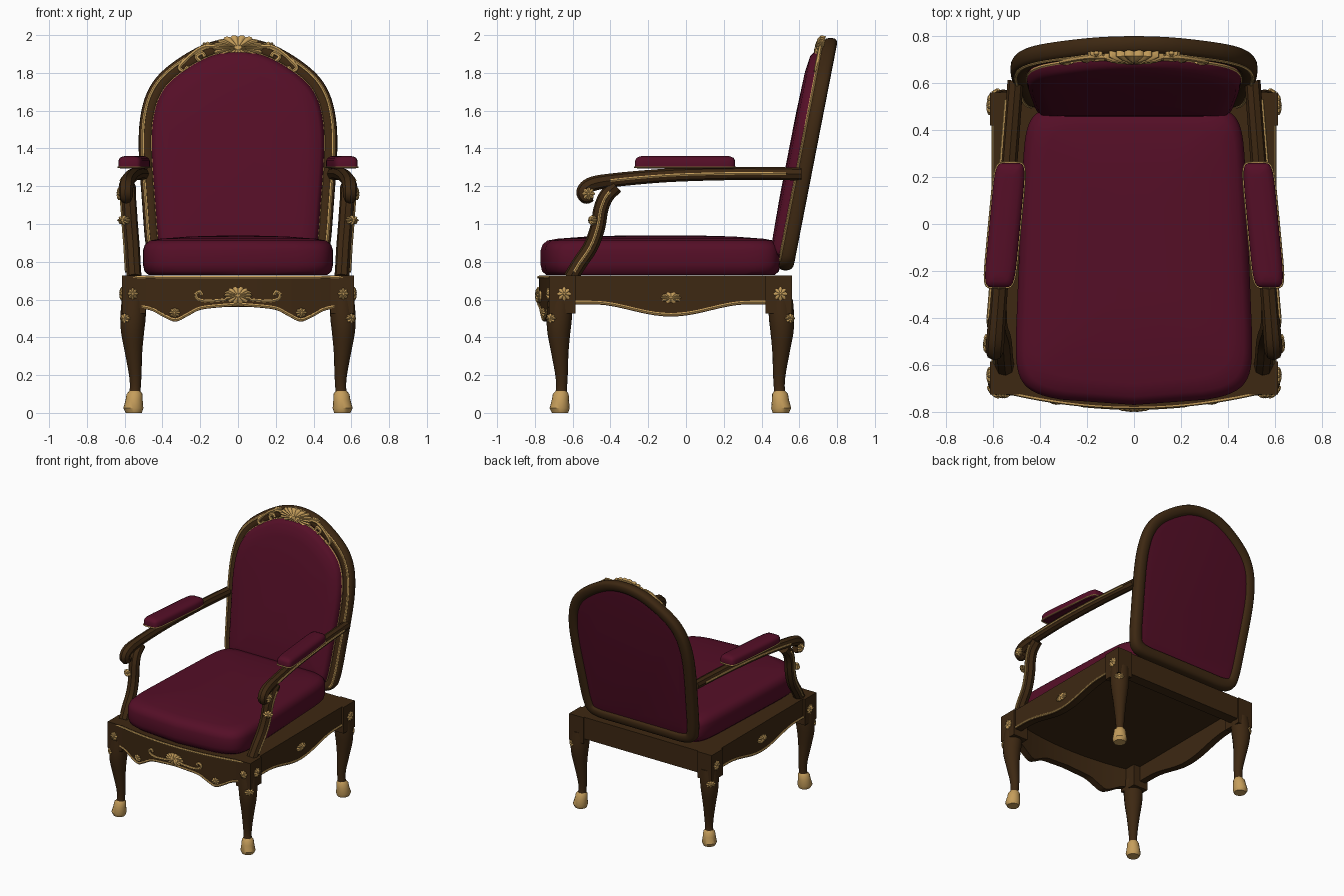
import bpy, bmesh, math
from mathutils import Vector as V

if "Cube" in bpy.data.objects:
    bpy.data.objects.remove(bpy.data.objects["Cube"])

def material(name, col):
    m = bpy.data.materials.new(name)
    m.diffuse_color = (*col, 1)
    m.use_nodes = True
    m.node_tree.nodes["Principled BSDF"].inputs["Base Color"].default_value = m.diffuse_color
    return m
WOOD = material("dark wood", (0.047, 0.021, 0.006))
CLOTH = material("burgundy cloth", (0.09, 0.0045, 0.02))
GOLD = material("gilt", (0.56, 0.34, 0.105))

def add(name, mesh, mat):
    mesh.materials.clear()
    mesh.materials.append(mat)
    ob = bpy.data.objects.new(name, mesh)
    bpy.context.collection.objects.link(ob)
    return ob

def loft(name, rings, mat, loop=False):
    """Skin equal-length rings of points; cap the ends unless looped."""
    bm = bmesh.new()
    vs = [[bm.verts.new(p) for p in r] for r in rings]
    n = len(vs[0])
    pairs = list(zip(vs, vs[1:])) + ([(vs[-1], vs[0])] if loop else [])
    for a, b in pairs:
        for i in range(n):
            j = (i + 1) % n
            bm.faces.new((a[i], a[j], b[j], b[i]))
    if not loop:
        bm.faces.new(vs[0])
        bm.faces.new(vs[-1])
    bmesh.ops.recalc_face_normals(bm, faces=bm.faces)
    me = bpy.data.meshes.new(name)
    bm.to_mesh(me)
    bm.free()
    return add(name, me, mat)

def smooth(pts, n=6, closed=False):
    """Catmull-Rom samples through the points."""
    P = [V(p) for p in pts]
    k, out = len(P), []
    get = (lambda i: P[i % k]) if closed else (lambda i: P[max(0, min(k - 1, i))])
    for i in range(k if closed else k - 1):
        a, b, c, d = (get(i + q) for q in (-1, 0, 1, 2))
        for s in range(n):
            t = s / n
            out.append(0.5 * (2*b + (c - a)*t + (2*a - 5*b + 4*c - d)*t*t + (3*b - a - 3*c + d)*t**3))
    return out if closed else out + [P[-1]]

def tube(name, pts, mat, r=None, res=1, cyclic=False):
    """Round tube along points (x, y, z[, radius])."""
    cu = bpy.data.curves.new(name, 'CURVE')
    cu.dimensions, cu.bevel_depth, cu.bevel_resolution, cu.use_fill_caps = '3D', 1, res, True
    sp = cu.splines.new('POLY')
    sp.points.add(len(pts) - 1)
    for q, p in zip(sp.points, pts):
        q.co = (p[0], p[1], p[2], 1)
        q.radius = r or p[3]
    sp.use_cyclic_u = cyclic
    tmp = bpy.data.objects.new("tmp", cu)
    bpy.context.collection.objects.link(tmp)
    dg = bpy.context.evaluated_depsgraph_get()
    me = bpy.data.meshes.new_from_object(tmp.evaluated_get(dg))
    bpy.data.objects.remove(tmp)
    return add(name, me, mat)

def ornament(name, o, n, w, h, depth=0.015, lobes=8, amp=0.25):
    """Lobed, ridged medallion centred at o, facing n."""
    o, n = V(o), V(n).normalized()
    v = (V((0, 0, 1)) - n * n.z).normalized()
    u = v.cross(n)
    def ring(s, d):
        out = []
        for i in range(lobes * 4):
            a = 2 * math.pi * i / (lobes * 4)
            ridge = abs(math.cos(a * lobes / 2))
            f = s * (1 - amp + amp * ridge)
            out.append(o + u*w*f*math.cos(a) + v*h*f*math.sin(a) + n*depth*d*(0.7 + 0.3*ridge))
        return out
    return loft(name, [ring(1, -0.6), ring(1, 0.3), ring(0.7, 0.75), ring(0.15, 1)], GOLD)

def squircle(e, n=64):
    f = lambda c: math.copysign(abs(c) ** e, c)
    return [(f(math.cos(2*math.pi*i/n)), f(math.sin(2*math.pi*i/n))) for i in range(n)]

# ---- back: outline in the leaning plane
half = [(0.2, 0.755), (0.36, 0.757), (0.45, 0.79), (0.487, 0.88), (0.507, 1.1), (0.526, 1.4), (0.515, 1.58),
        (0.475, 1.71), (0.40, 1.81), (0.27, 1.905), (0.14, 1.965)]
outline = smooth([(0, 0.755)] + half + [(0, 1.985)] + [(-x, z) for x, z in reversed(half)], 5, True)
N = len(outline)
def back_ring(inset, d, k=1.0):
    out = []
    for i in range(N):
        t = (outline[(i + 1) % N] - outline[i - 1]).normalized()
        p = outline[i] + V((-t.y, t.x)) * inset
        x, z = p.x * k, 1.36 + (p.y - 1.36) * k
        out.append(V((x, 0.527 + (z - 0.76) * 0.195 + d, z)))
    return out
rings = []
for i in range(16):
    a = 2 * math.pi * i / 16
    f = lambda c: math.copysign(abs(c) ** 0.75, c)
    rings.append(back_ring(0.04 - 0.04 * f(math.cos(a)), 0.04 * f(math.sin(a))))
loft("back_frame", rings, WOOD, True)
loft("back_cushion", [back_ring(0.07, d, k) for k, d in ((1, 0), (1, -0.05), (0.985, -0.075), (0.95, -0.09),
     (0.8, -0.101), (0.4, -0.106))], CLOTH)
loft("back_panel", [back_ring(0.065, d, k) for k, d in ((1, 0), (1, 0.02), (0.9, 0.026))], CLOTH)
for nm, ins, d in (("inner", 0.074, -0.042), ("outer", 0.022, -0.037)):
    tube("back_%s_beading" % nm, [p for p in back_ring(ins, d)[15:N - 14]], GOLD, 0.008)

# crest shell and scrolls
ly = lambda z, d: 0.527 + (z - 0.76) * 0.195 + d
ornament("crest_shell", (0, ly(1.93, -0.045), 1.93), (0, -1, 0.195), 0.135, 0.07, 0.03, 18, 0.12)
for s in (1, -1):
    for pts in (((0.11, 1.94), (0.19, 1.935), (0.26, 1.885), (0.31, 1.83), (0.285, 1.81), (0.265, 1.835)),
                ((0.10, 1.90), (0.14, 1.885), (0.19, 1.86), (0.22, 1.885), (0.19, 1.905), (0.175, 1.885))):
        tube("crest_scroll", smooth([(s*x, ly(z, -0.045), z) for x, z in pts]), GOLD, 0.011)
    ornament("crest_leaf", (s*0.16, ly(1.95, -0.035), 1.945), (0, -1, 0.2), 0.035, 0.02)

# ---- seat cushion
def seat_ring(d, z):
    out = []
    for u, v in squircle(0.22):
        bow = 0.06 * (1 - u*u) * max(0, -v)
        out.append((u * (0.488 - 0.025*v - d), -0.105 + v * (0.605 - d) - bow, z))
    return out
loft("seat_cushion", [seat_ring(d, z) for d, z in ((0.03, 0.73), (0.008, 0.75), (0, 0.785), (0, 0.86), (0.01, 0.89),
     (0.035, 0.912), (0.09, 0.922), (0.25, 0.934), (0.4, 0.938))], CLOTH)

# ---- seat frame
bow = lambda x: -0.715 - 0.063 * max(0, 1 - (x / 0.52) ** 2)
xs = [-0.59 + 1.18 * i / 24 for i in range(25)]
plan = [(x, bow(x) + 0.005) for x in xs] + [(0.59, 0.55), (-0.59, 0.55)]
loft("seat_board", [[(x, y, z) for x, y in plan] for z in (0.69, 0.728)], WOOD)

def box(name, x0, x1, y0, y1, z0, z1):
    loft(name, [[(x0, y0, z), (x1, y0, z), (x1, y1, z), (x0, y1, z)] for z in (z0, z1)], WOOD)
box("rear_rail", -0.52, 0.52, 0.47, 0.55, 0.56, 0.725)

# front apron with scalloped lower edge
edge = smooth([(0, 0.565), (0.1, 0.558), (0.2, 0.545), (0.27, 0.51), (0.33, 0.483), (0.39, 0.505),
               (0.45, 0.538), (0.51, 0.553)], 4)
edge = [V((-p.x, p.y)) for p in reversed(edge[1:])] + edge
loft("front_apron", [[(x, bow(x), 0.728), (x, bow(x), z), (x, bow(x) + 0.05, z), (x, bow(x) + 0.05, 0.728)]
     for x, z in edge], WOOD)
tube("front_apron_lower_trim", [(x, bow(x) - 0.002, z + 0.011) for x, z in edge], GOLD, 0.008)
tube("front_apron_top_trim", [(x * 1.03, bow(x) - 0.002, 0.718) for x in xs], GOLD, 0.008)
ornament("front_apron_shell", (0, -0.78, 0.622), (0, -1, 0), 0.075, 0.045, 0.02, 14, 0.15)

side_edge = []
for i in range(25):
    y = -0.6 + 1.04 * i / 24
    t = min(1, abs(y + 0.08) / 0.42)
    side_edge.append((y, 0.575 - 0.065 * (0.5 + 0.5 * math.cos(math.pi * t))))

# leg profile: height, outward shift, radius
leg = smooth([(0.6, 0, 0.066), (0.5, 0.006, 0.067), (0.42, 0.008, 0.06), (0.32, 0.003, 0.046), (0.2, -0.006, 0.033),
              (0.13, -0.006, 0.029), (0.095, -0.002, 0.034)], 4)
foot = [(0.115, -0.004, 0.03), (0.1, -0.002, 0.042), (0.07, 0, 0.045), (0.025, 0.004, 0.053), (0, 0.002, 0.043)]
circle = [(math.cos(math.pi * i / 8), math.sin(math.pi * i / 8)) for i in range(16)]

arm_x = lambda y: 0.505 + (0.6 - y) * 0.078
for s in (1, -1):
    # side apron
    loft("side_apron", [[(s*0.597, y, 0.728), (s*0.597, y, z), (s*0.545, y, z), (s*0.545, y, 0.728)]
         for y, z in side_edge], WOOD)
    tube("side_apron_trim", [(s*0.598, y, z + 0.012) for y, z in side_edge], GOLD, 0.008)
    ornament("side_apron_shell", (s*0.6, -0.08, 0.61), (s, 0, 0), 0.055, 0.03, 0.015, 10, 0.2)

    # front apron scrolls and leaves
    sc = smooth([(0.06, 0.60), (0.11, 0.595), (0.17, 0.592), (0.215, 0.605), (0.222, 0.63), (0.2, 0.64), (0.19, 0.622)])
    tube("front_apron_scroll", [(s*x, bow(x) - 0.004, z) for x, z in sc], GOLD, 0.009)
    ornament("front_apron_leaf", (s*0.335, bow(0.335) - 0.002, 0.53), (s*0.2, -1, 0), 0.03, 0.026)

    # corner blocks, legs and feet
    for end, yc, sy in (("front", -0.655, -1), ("rear", 0.49, 1)):
        box(end + "_corner_block", s*0.49, s*0.613, yc - 0.07, yc + 0.07, 0.525, 0.728)
        cy = yc + sy * 0.01
        for part, prof, mat in (("leg", leg, WOOD), ("foot", foot, GOLD)):
            loft("%s_%s" % (end, part), [[(s*(0.55 + o) + r*a, cy + sy*o + r*b, z) for a, b in circle]
                 for z, o, r in prof], mat)
        ornament(end + "_block_side_rosette", (s*0.614, yc + 0.01, 0.63), (s, 0, 0), 0.036, 0.036)
        ornament(end + "_knee_leaf", (s*0.598, cy + sy*0.05, 0.5), (s, sy, 0), 0.035, 0.026)
    ornament("front_block_rosette", (s*0.557, -0.727, 0.63), (0, -1, 0), 0.028, 0.032)

    # arm with scrolled end
    arm = smooth([(0.61, 1.265, 0.034), (0.3, 1.268, 0.035), (0, 1.262, 0.036), (-0.2, 1.25, 0.036), (-0.4, 1.23, 0.037),
                  (-0.5, 1.21, 0.039), (-0.542, 1.175, 0.038), (-0.53, 1.143, 0.036), (-0.50, 1.15, 0.03)])
    tube("arm", [(s*arm_x(y), y, z, r) for y, z, r in arm], WOOD, res=2)
    tube("arm_trim", [(s*(arm_x(y) + r), y, z) for y, z, r in arm if -0.41 < y < 0.57], GOLD, 0.008)
    ornament("arm_rosette", (s*0.628, -0.515, 1.16), (s, 0, 0), 0.034, 0.034)

    # arm support
    sup = smooth([(0.55, -0.61, 0.715), (0.555, -0.565, 0.79), (0.56, -0.505, 0.88), (0.568, -0.468, 0.98),
                  (0.575, -0.45, 1.08), (0.58, -0.42, 1.15), (0.58, -0.37, 1.2)])
    tube("arm_support", [(s*p.x, p.y, p.z) for p in sup], WOOD, 0.04, 2)
    tube("arm_support_trim", [(s*(p.x + 0.039), p.y, p.z) for p in sup[3:-4]], GOLD, 0.008)
    ornament("arm_support_leaf", (s*0.605, -0.495, 1.02), (s*0.5, -1, 0), 0.036, 0.025, 0.02)

    # arm pad and piping
    def pad_ring(d, z):
        return [(s*(0.55 - 0.095*v*0.265 + u*(0.066 - d)), -0.005 + v*(0.265 - d), z) for u, v in squircle(0.3, 40)]
    loft("arm_pad", [pad_ring(d, z) for d, z in ((0.01, 1.295), (0, 1.305), (0, 1.335), (0.008, 1.35),
         (0.025, 1.358), (0.05, 1.361))], CLOTH)
    tube("arm_pad_piping", pad_ring(-0.001, 1.301), GOLD, 0.005, cyclic=True)

# smooth shading with sharp edges kept
for ob in bpy.context.scene.objects:
    ob.select_set(True)
    bpy.context.view_layer.objects.active = ob
bpy.ops.object.shade_smooth_by_angle(angle=math.radians(40))
